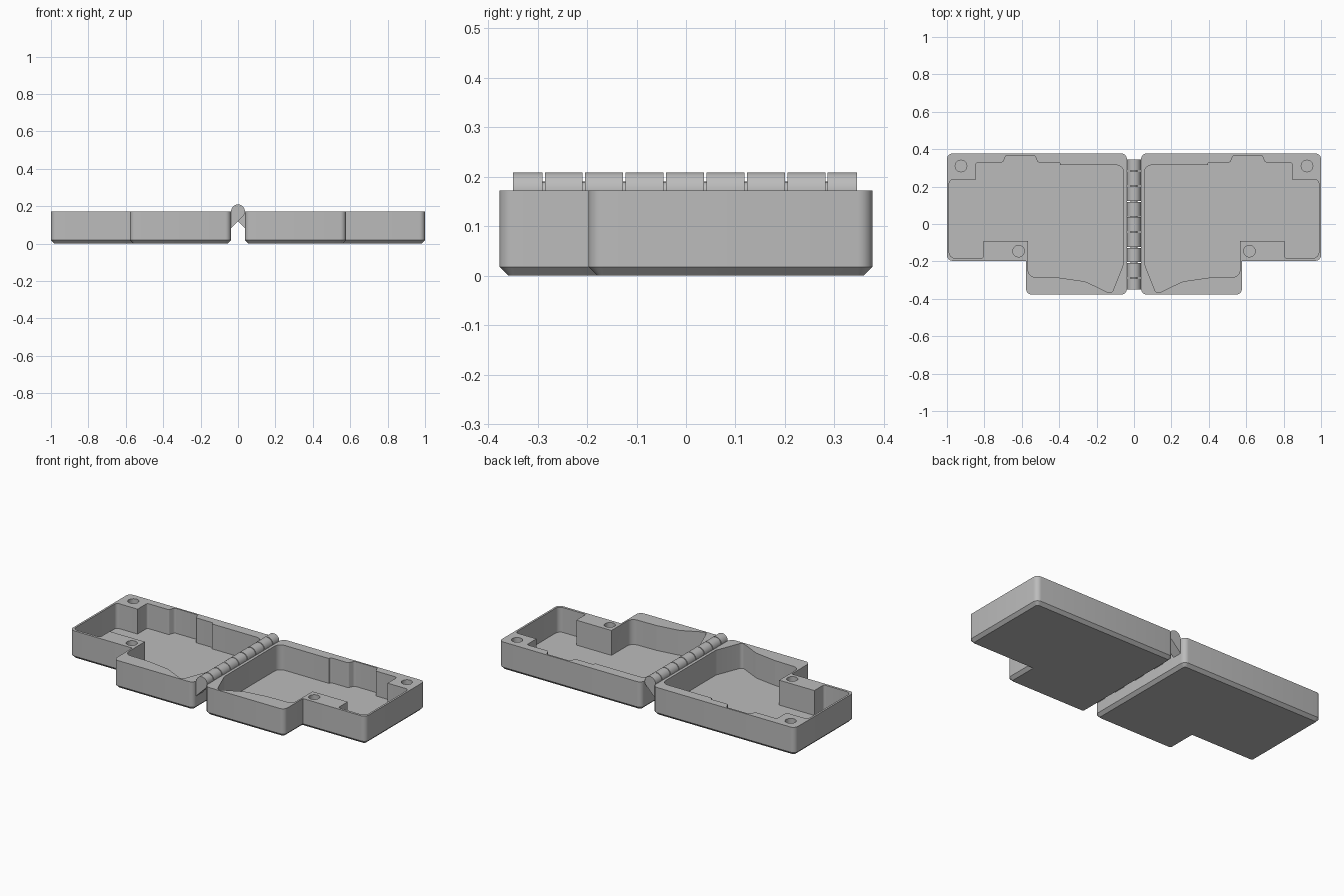
import bpy, bmesh, math
from mathutils import Vector

if "Cube" in bpy.data.objects:
    bpy.data.objects.remove(bpy.data.objects["Cube"])

grey = bpy.data.materials.new("plain grey")
grey.use_nodes = True
grey.diffuse_color = (0.5, 0.5, 0.5, 1)
grey.node_tree.nodes["Principled BSDF"].inputs["Base Color"].default_value = (0.5, 0.5, 0.5, 1)

HEIGHT, FLOOR, CHAMFER = 0.172, 0.02, 0.018
HINGE_R = 0.037


def rounded(corners, steps=6):
    """Fillet each (x, y, radius) corner of a closed outline."""
    out = []
    for i, (x, y, r) in enumerate(corners):
        p = Vector((x, y))
        if r == 0:
            out.append(p)
            continue
        a = (Vector(corners[i - 1][:2]) - p).normalized()
        b = (Vector(corners[(i + 1) % len(corners)][:2]) - p).normalized()
        half = a.angle(b) / 2
        centre = p + (a + b).normalized() * r / math.sin(half)
        start = p + a * r / math.tan(half) - centre
        end = p + b * r / math.tan(half) - centre
        turn = math.atan2(start.x * end.y - start.y * end.x, start.dot(end))
        for k in range(steps + 1):
            t = turn * k / steps
            out.append(centre + Vector((start.x * math.cos(t) - start.y * math.sin(t),
                                        start.x * math.sin(t) + start.y * math.cos(t))))
    return out


def loft(name, rings):
    """Join equal rings of 3D points into a closed solid."""
    bm = bmesh.new()
    loops = [[bm.verts.new(p) for p in ring] for ring in rings]
    n = len(loops[0])
    for low, high in zip(loops, loops[1:]):
        for i in range(n):
            j = (i + 1) % n
            bm.faces.new((low[i], low[j], high[j], high[i]))
    bm.faces.new(loops[0][::-1])
    bm.faces.new(loops[-1])
    bmesh.ops.recalc_face_normals(bm, faces=bm.faces)
    mesh = bpy.data.meshes.new(name)
    bm.to_mesh(mesh)
    bm.free()
    mesh.materials.append(grey)
    obj = bpy.data.objects.new(name, mesh)
    bpy.context.collection.objects.link(obj)
    return obj


def prism(name, outline, z0, z1, side):
    return loft(name, [[(side * p.x, p.y, z) for p in outline] for z in (z0, z1)])


def smooth(obj, angle=30):
    bpy.ops.object.select_all(action="DESELECT")
    obj.select_set(True)
    bpy.context.view_layer.objects.active = obj
    bpy.ops.object.shade_smooth_by_angle(angle=math.radians(angle))


def shell(d):
    """Stepped tray outline, inset by d."""
    r = 0.03 - d
    return rounded([(0.038 + d, -0.377 + d, r), (0.577 - d, -0.377 + d, r),
                    (0.577 - d, -0.197 + d, 0), (1 - d, -0.197 + d, r),
                    (1 - d, 0.377 - d, r), (0.038 + d, 0.377 - d, r)])


# Pocket outline, counter-clockwise from the hinge side
pocket = rounded([
    (0.055, -0.21, 0.03), (0.12, -0.375, 0.02), (0.26, -0.307, 0.1), (0.4, -0.287, 0.1),
    (0.567, -0.283, 0.04), (0.567, -0.09, 0), (0.805, -0.09, 0), (0.805, -0.182, 0.012),
    (0.988, -0.182, 0.03), (0.988, 0.237, 0.02), (0.845, 0.237, 0), (0.845, 0.33, 0.012),
    (0.7, 0.33, 0.01), (0.685, 0.367, 0.015), (0.53, 0.367, 0.015), (0.515, 0.33, 0.01),
    (0.395, 0.33, 0.01), (0.395, 0.315, 0), (0.055, 0.315, 0.04)])


def disc(cx, cy, r, n=32):
    return [Vector((cx + r * math.cos(math.tau * k / n), cy + r * math.sin(math.tau * k / n)))
            for k in range(n)]


def tray(name, side):
    body = loft(name, [[(side * p.x, p.y, z) for p in shell(d)]
                       for d, z in ((CHAMFER, 0), (0, CHAMFER), (0, HEIGHT))])
    # Pocket and two blind round recesses
    cutters = [prism("pocket_cutter", pocket, FLOOR, HEIGHT + 0.1, side)]
    for x, y in ((0.925, 0.31), (0.617, -0.145)):
        cutters.append(prism("recess_cutter", disc(x, y, 0.031),
                             HEIGHT - 0.035, HEIGHT + 0.1, side))
    for cutter in cutters:
        cutter.hide_render = True
        mod = body.modifiers.new("cut", "BOOLEAN")
        mod.operation, mod.solver, mod.object = "DIFFERENCE", "EXACT", cutter
    graph = bpy.context.evaluated_depsgraph_get()
    cut = bpy.data.meshes.new_from_object(body.evaluated_get(graph))
    body.modifiers.clear()
    body.data = cut
    for cutter in cutters:
        bpy.data.objects.remove(cutter)
    smooth(body)


tray("left_tray", 1)
tray("right_tray", -1)

# Hinge knuckle section: round barrel with a 45 degree arm down to the tray wall
section = []
for k in range(25):
    t = math.radians(-45 + 225 * k / 24)
    section.append((HINGE_R * math.cos(t), HEIGHT + HINGE_R * math.sin(t)))
section += [(-0.042, HEIGHT - 0.004), (-0.042, HEIGHT - HINGE_R * math.sqrt(2) - 0.042)]

# Nine knuckles alternating between the trays
PITCH, GAP = 0.0817, 0.005
for i in range(9):
    middle = (i - 4) * PITCH - 0.002
    y0 = max(middle - (PITCH - GAP) / 2, -0.35)
    y1 = min(middle + (PITCH - GAP) / 2, 0.346)
    side = 1 if i % 2 == 0 else -1
    smooth(loft(f"hinge_knuckle_{i + 1}",
                [[(side * x, y, z) for x, z in section] for y in (y0, y1)]))

# Pin running inside the knuckles
smooth(loft("hinge_pin", [[(p.x, y, p.y) for p in disc(0, HEIGHT, 0.018, 20)]
                          for y in (-0.34, 0.336)]))
